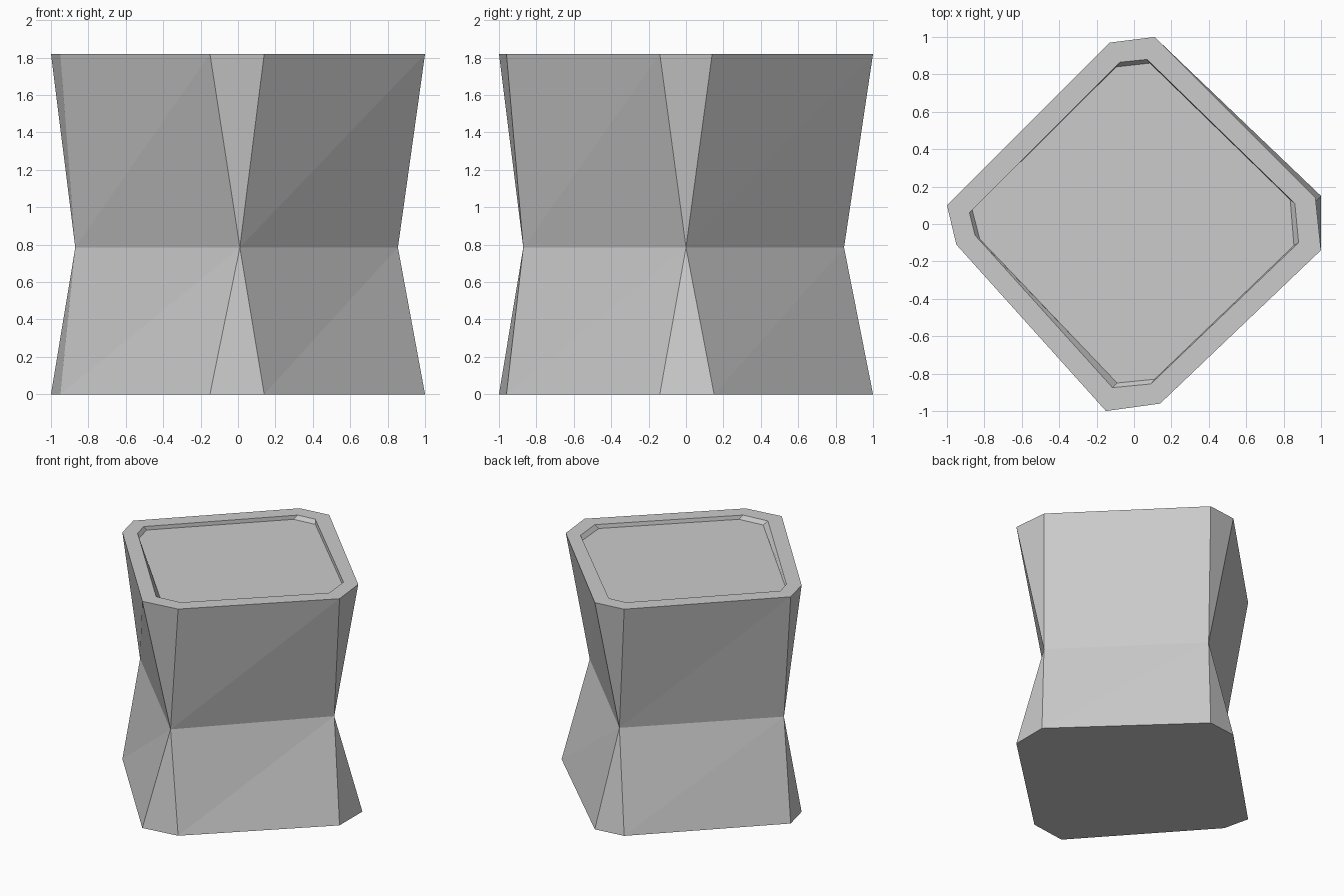
import bpy, bmesh

if "Cube" in bpy.data.objects:
    bpy.data.objects.remove(bpy.data.objects["Cube"])

H, WAIST, DEPTH = 1.82, 0.785, 0.03

# outlines, counter-clockwise from the front corner, two points per clipped corner
base = [(-.15, -1), (.14, -.96), (1, -.14), (1, .15), (.11, 1), (-.13, .97), (-1, .10), (-.95, -.11)]
top = list(base)
top[3] = (.97, .14)
waist = [(.01, -.87), (.855, 0), (0, .845), (-.87, 0)]
rim = [(-.115, -.875), (.09, -.855), (.88, -.10), (.86, .11), (.07, .88), (-.075, .865), (-.88, .06), (-.85, -.06)]
floor = [(-.09, -.85), (.11, -.83), (.855, -.115), (.835, .13), (.085, .86), (-.095, .84), (-.865, .075), (-.825, -.08)]

bm = bmesh.new()


def ring(points, z):
    return [bm.verts.new((x, y, z)) for x, y in points]


b, w, t = ring(base, 0), ring(waist, WAIST), ring(top, H)
r, f = ring(rim, H), ring(floor, H - DEPTH)

# outer walls: triangular corners and folded sides, pinched at the waist
for k in range(4):
    n, c = (k + 1) % 4, 2 * k
    d, e = c + 1, (c + 2) % 8
    for tri in ((b[c], b[d], w[k]), (w[k], t[d], t[c]),
                (b[d], b[e], w[n]), (b[d], w[n], w[k]),
                (w[k], w[n], t[e]), (w[k], t[e], t[d])):
        bm.faces.new(tri)

# flat rim and shallow recess walls
for i in range(8):
    j = (i + 1) % 8
    bm.faces.new((t[i], t[j], r[j], r[i]))
    bm.faces.new((r[i], r[j], f[j], f[i]))

# recessed surface and underside
bm.faces.new(f)
bm.faces.new(b[::-1])

mesh = bpy.data.meshes.new("pinched_stool")
bm.to_mesh(mesh)
bm.free()
obj = bpy.data.objects.new("pinched_stool", mesh)
bpy.context.collection.objects.link(obj)
